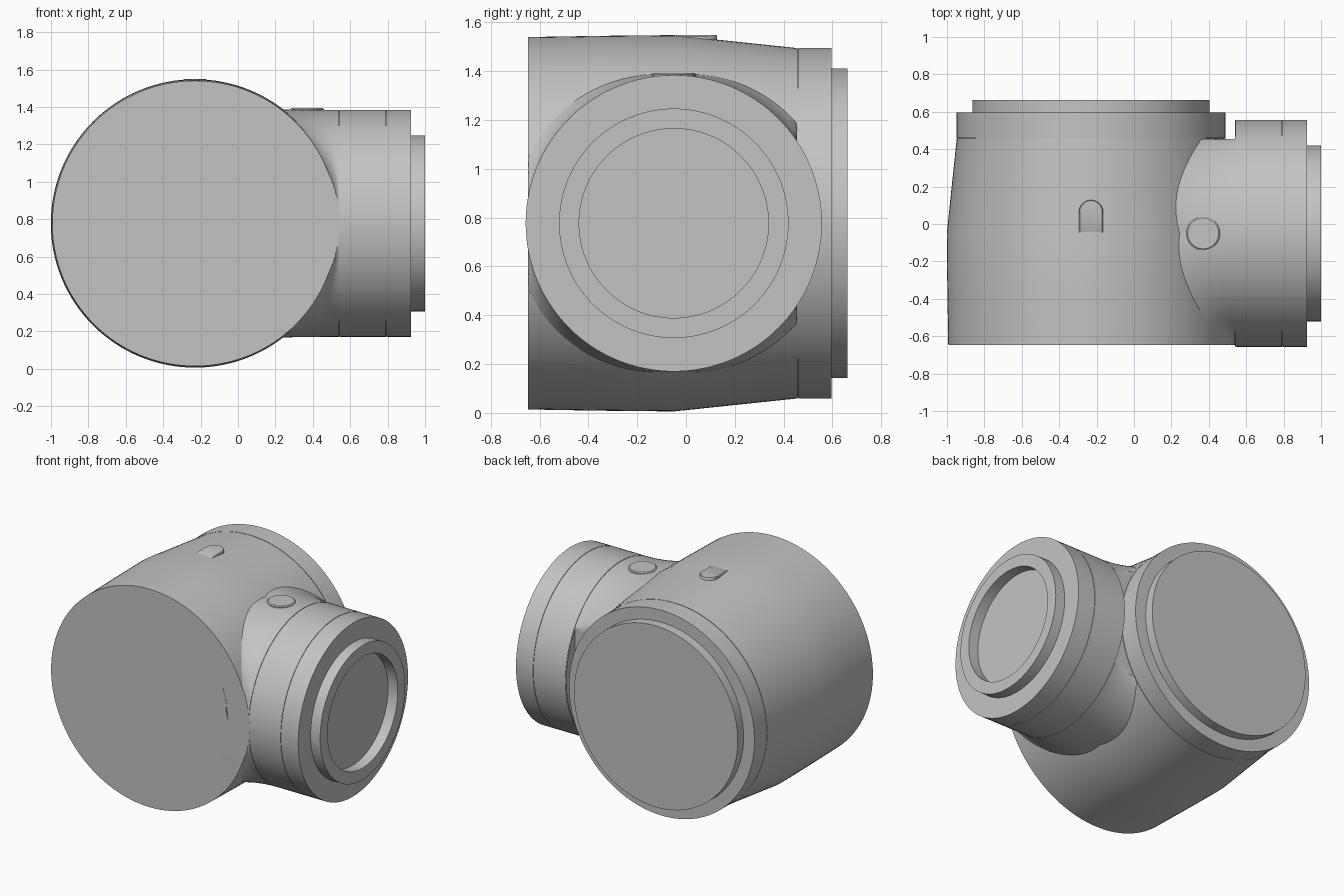
import bpy
import bmesh
import math
from mathutils import Matrix, Vector

if "Cube" in bpy.data.objects:
    bpy.data.objects.remove(bpy.data.objects["Cube"], do_unlink=True)

SEGMENTS = 128
BODY = Vector((-0.23, 0, 0.777))       # main axis runs along y
BRANCH = Vector((0, -0.05, 0.777))     # side axis runs along x
BRANCH_R = 0.607
GAP = 0.004                            # seam width and depth

grey = bpy.data.materials.new("light grey")
grey.use_nodes = True
grey.diffuse_color = (0.55, 0.55, 0.55, 1)
grey.node_tree.nodes["Principled BSDF"].inputs["Base Color"].default_value = grey.diffuse_color


def finish(bm, name):
    bmesh.ops.recalc_face_normals(bm, faces=bm.faces)
    mesh = bpy.data.meshes.new(name)
    bm.to_mesh(mesh)
    bm.free()
    mesh.materials.append(grey)
    mesh.shade_smooth()
    mesh.set_sharp_from_angle(angle=math.radians(30))
    obj = bpy.data.objects.new(name, mesh)
    bpy.context.collection.objects.link(obj)
    return obj


def loft(rings, name):
    """Skin a list of point rings and close both ends."""
    bm = bmesh.new()
    loops = [[bm.verts.new(p) for p in ring] for ring in rings]
    for a, b in zip(loops, loops[1:]):
        n = len(a)
        for i in range(n):
            j = (i + 1) % n
            bm.faces.new((a[i], a[j], b[j], b[i]))
    bm.faces.new(loops[0][::-1])
    bm.faces.new(loops[-1])
    return finish(bm, name)


def lathe(profile, centre, axis, name):
    """Turn (distance along axis, radius) pairs around x or y."""
    rings = []
    for along, r in profile:
        ring = []
        for i in range(SEGMENTS):
            a = math.tau * i / SEGMENTS
            c, s = r * math.cos(a), r * math.sin(a)
            p = Vector((along, c, s)) if axis == "x" else Vector((c, along, s))
            ring.append(centre + p)
        rings.append(ring)
    return loft(rings, name)


def seam(at, r):
    return [(at, r), (at, r - GAP), (at + GAP, r - GAP), (at + GAP, r)]


def raised_pad(outline, bottom, top, name):
    """Small raised mark with a softened top edge."""
    mid = sum((Vector(p) for p in outline), Vector((0, 0))) / len(outline)
    rings = []
    for z, k in ((bottom, 1), (top - 0.006, 1), (top, 0.92)):
        rings.append([(*(mid + (Vector(p) - mid) * k), z) for p in outline])
    return loft(rings, name)


# Main barrel with its rear ring and closed end plug
lathe([(-0.648, 0.763), (-0.35, 0.768), (-0.05, 0.771), (0.455, 0.718)]
      + seam(0.457, 0.718)
      + [(0.597, 0.718), (0.597, 0.634), (0.662, 0.634)],
      BODY, "y", "main_barrel")

# Side branch: two bands, stepped collar and recessed end
lathe([(0.54, BRANCH_R - GAP), (0.54 + GAP, BRANCH_R - GAP), (0.54 + GAP, BRANCH_R)]
      + seam(0.79, BRANCH_R)
      + [(0.926, BRANCH_R), (0.926, 0.47), (1.0, 0.47), (1.0, 0.388), (0.925, 0.388)],
      BRANCH, "x", "side_branch")


# Neck blending the branch into the barrel, trimmed flat at the barrel ends
def neck_point(i, t):
    a = math.tau * i / SEGMENTS
    c, s = math.cos(a), math.sin(a)
    flare = 0.07 * abs(c)
    y0 = max(-0.648, min(0.455, BRANCH.y + (BRANCH_R + flare) * c))
    barrel_r = 0.765 - 0.105 * max(0, y0 + 0.05)
    height = (BRANCH_R + flare) * s
    start = BODY.x + math.sqrt(max(0, barrel_r ** 2 - height ** 2)) - 0.01
    r = BRANCH_R + flare * (1 - t) ** 2
    y = max(-0.648, min(0.455, BRANCH.y + r * c))
    return (start + (0.54 - start) * t, y, BRANCH.z + r * s)


steps = 8
rings = [[neck_point(i, k / steps) for i in range(SEGMENTS)] for k in range(steps + 1)]
# carry the neck inside the barrel so that its end is hidden
inner = [(x - 0.15, y, BRANCH.z + (z - BRANCH.z) * 0.95) for x, y, z in rings[0]]
loft([inner] + rings, "branch_neck")

# Round button on top of the neck
button = [(0.37 + 0.09 * math.cos(math.tau * i / 48),
           -0.05 + 0.09 * math.sin(math.tau * i / 48)) for i in range(48)]
raised_pad(button, 1.34, 1.393, "neck_button")

# Arched tab on top of the barrel
tab = [(BODY.x + 0.065 * math.cos(math.pi * i / 24),
        0.063 + 0.065 * math.sin(math.pi * i / 24)) for i in range(25)]
tab += [(BODY.x - 0.065, -0.05), (BODY.x + 0.065, -0.05)]
raised_pad(tab, 1.50, 1.5485, "barrel_tab")
